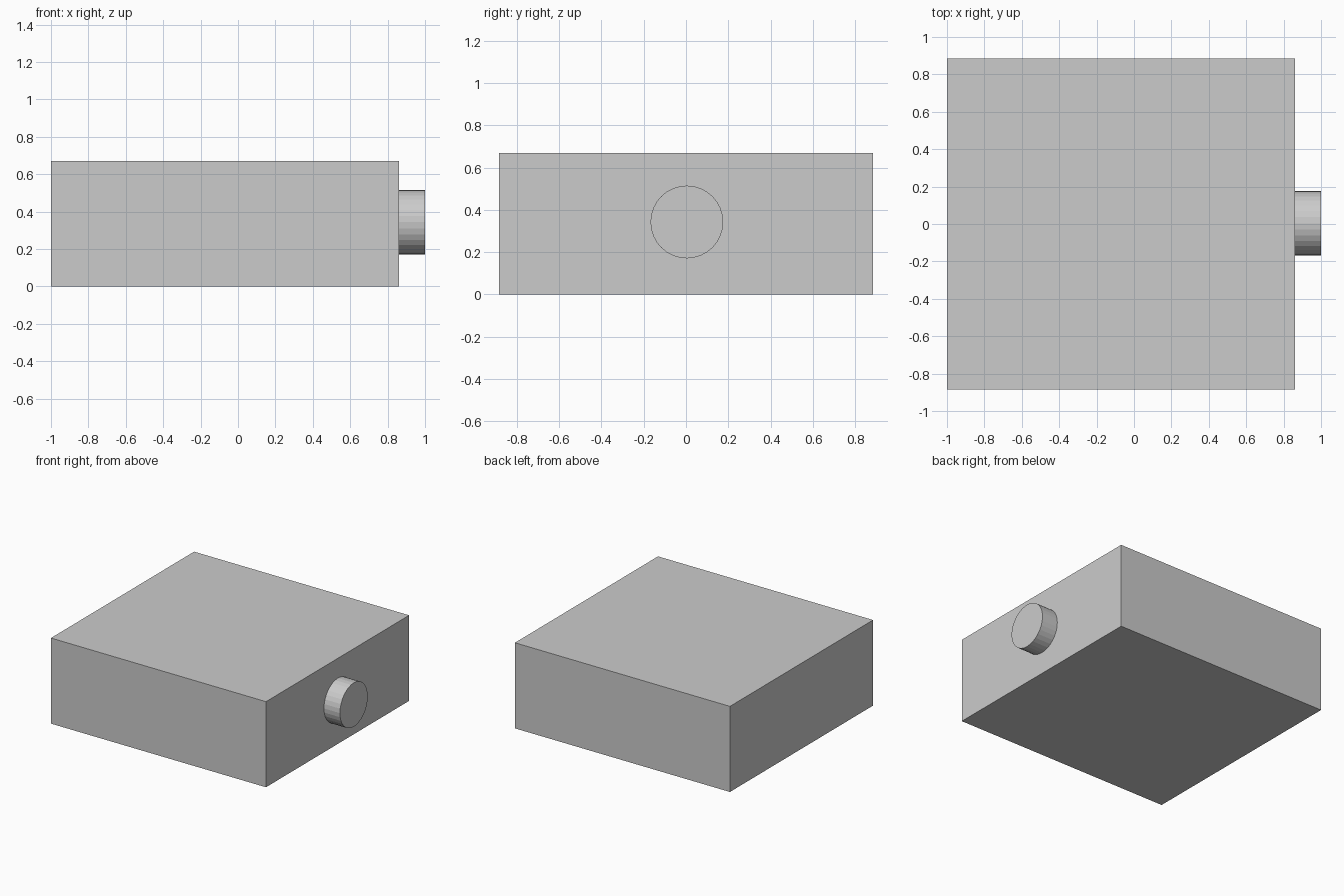
import bpy
from math import pi

if "Cube" in bpy.data.objects:
    bpy.data.objects.remove(bpy.data.objects["Cube"])

# Main box body
bpy.ops.mesh.primitive_cube_add(size=1, location=(-0.069, 0, 0.335))
body = bpy.context.object
body.name = "box_body"
body.scale = (1.862, 1.77, 0.67)
bpy.ops.object.transform_apply(location=False, rotation=False, scale=True)

# Round stub knob on the right face, faceted
x0, x1 = 0.862, 1.0
bpy.ops.mesh.primitive_cylinder_add(
    vertices=32, radius=0.172, depth=x1 - x0,
    location=((x0 + x1) / 2, 0.004, 0.343), rotation=(0, pi / 2, 0))
bpy.context.object.name = "side_knob"
